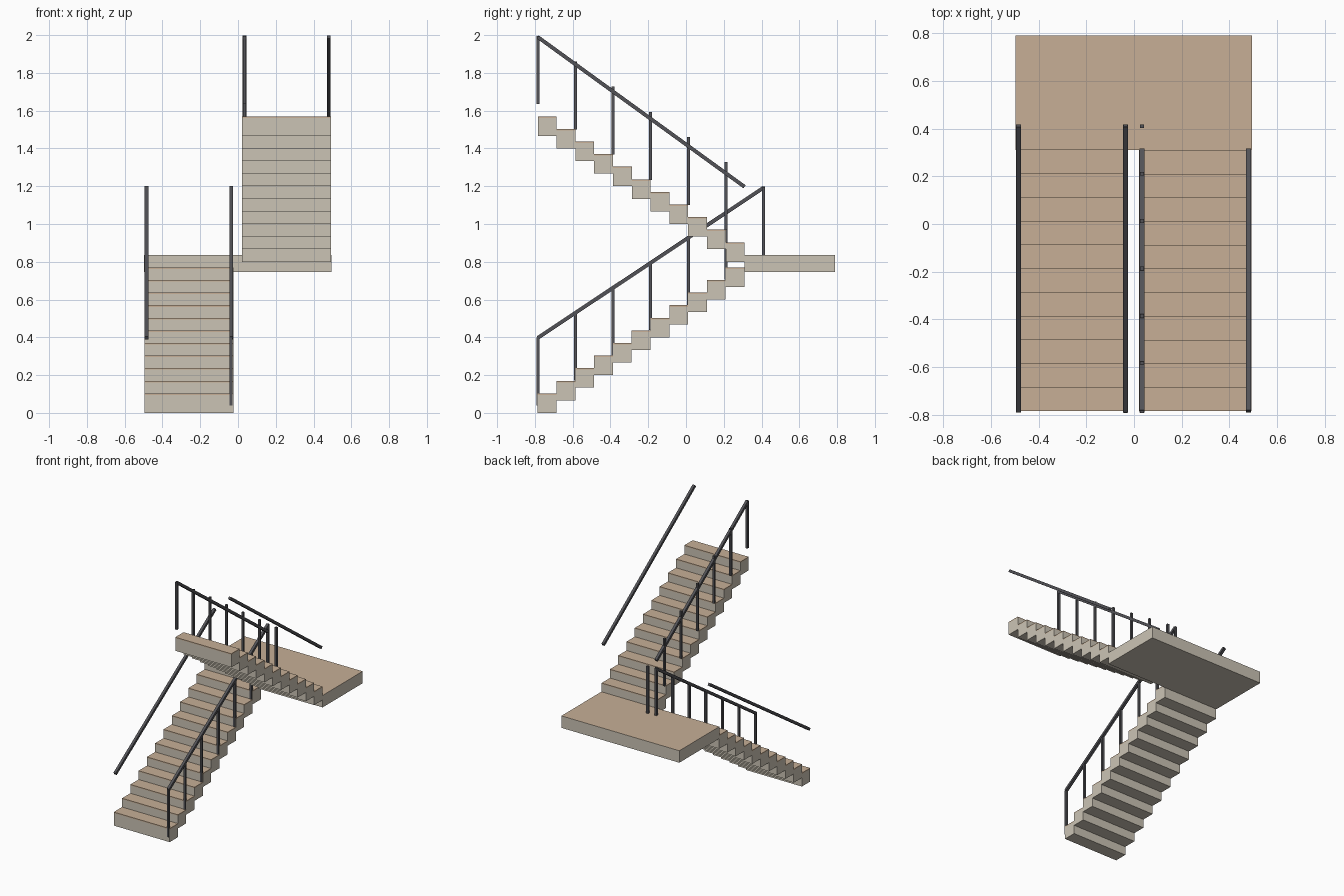
import bpy, bmesh, math
from mathutils import Vector

if "Cube" in bpy.data.objects:
    bpy.data.objects.remove(bpy.data.objects["Cube"])


def material(name, rgb):
    m = bpy.data.materials.new(name)
    m.diffuse_color = (*rgb, 1)
    m.use_nodes = True
    m.node_tree.nodes["Principled BSDF"].inputs["Base Color"].default_value = m.diffuse_color
    return m


CREAM = material("cream concrete", (0.60, 0.55, 0.46))
TAN = material("tan tread", (0.57, 0.43, 0.305))
STEEL = material("dark steel", (0.085, 0.085, 0.095))

STEPS, GOING, RISE = 11, 0.0995, 0.0667
STEP_H, TREAD_T = 0.103, 0.008
Y_FRONT, Y_LAND, Y_BACK = -0.785, 0.31, 0.79


def finish(bm, name, *mats):
    bmesh.ops.recalc_face_normals(bm, faces=bm.faces[:])
    me = bpy.data.meshes.new(name)
    bm.to_mesh(me)
    bm.free()
    for m in mats:
        me.materials.append(m)
    ob = bpy.data.objects.new(name, me)
    bpy.context.collection.objects.link(ob)
    return ob


def add_box(bm, x0, x1, y0, y1, z0, z1):
    vs = bmesh.ops.create_cube(bm, size=1)["verts"]
    for v in vs:
        v.co = Vector(((x0, x1)[v.co.x > 0], (y0, y1)[v.co.y > 0], (z0, z1)[v.co.z > 0]))


def flight(name, x0, x1, y_start, direction, z_start):
    """Stepped slab with a zigzag top and underside, plus thin treads."""
    top, under = [], []
    for i in range(STEPS):
        ya = y_start + direction * GOING * i
        yb = ya + direction * GOING
        z = z_start + RISE * i
        top += [(ya, z + STEP_H - TREAD_T), (yb, z + STEP_H - TREAD_T)]
        under += [(ya, z), (yb, z)]
    bm = bmesh.new()
    face = bm.faces.new([bm.verts.new((x0, y, z)) for y, z in top + under[::-1]])
    moved = bmesh.ops.extrude_face_region(bm, geom=[face])["geom"]
    bmesh.ops.translate(bm, vec=(x1 - x0, 0, 0),
                        verts=[g for g in moved if isinstance(g, bmesh.types.BMVert)])
    finish(bm, name + "_steps", CREAM)

    bm = bmesh.new()
    for i in range(STEPS):
        ya, yb = sorted((y_start + direction * GOING * i,
                         y_start + direction * GOING * (i + 1)))
        z = z_start + RISE * i + STEP_H
        add_box(bm, x0, x1, ya, yb, z - TREAD_T, z)
    finish(bm, name + "_treads", TAN)


def rail(name, x, start, end, w=0.02):
    """Square bar sloping between two (y, z) points."""
    a, b = Vector((x, *start)), Vector((x, *end))
    bm = bmesh.new()
    add_box(bm, -w / 2, w / 2, -(b - a).length / 2, (b - a).length / 2, -w / 2, w / 2)
    ob = finish(bm, name, STEEL)
    ob.location = (a + b) / 2
    ob.rotation_euler.x = math.atan2(b.z - a.z, b.y - a.y)


def posts(name, x, z_first, rise, w=0.016, height=0.36):
    """Seven balusters, one for every second step."""
    bm = bmesh.new()
    for i in range(7):
        y, z = -0.784 + 0.199 * i, z_first + rise * i
        add_box(bm, x - w / 2, x + w / 2, y - w / 2, y + w / 2, z, z + height)
    finish(bm, name, STEEL)


# Flights
flight("lower_flight", -0.495, -0.025, Y_FRONT, 1, 0.0)
flight("upper_flight", 0.022, 0.493, Y_LAND, -1, 0.80)

# Landing with a tan floor
bm = bmesh.new()
add_box(bm, -0.497, 0.495, Y_LAND, Y_BACK, 0.745, 0.836)
bm.normal_update()
for f in bm.faces:
    f.material_index = int(f.normal.z > 0.5)
finish(bm, "landing", CREAM, TAN)

# Handrails
for side, x in (("outer", -0.484), ("inner", -0.036)):
    rail("lower_" + side + "_handrail", x, (-0.785, 0.397), (0.412, 1.193))
for side, x in (("outer", 0.48), ("inner", 0.034)):
    rail("upper_" + side + "_handrail", x, (0.31, 1.197), (-0.785, 1.99))

# Balusters along the open middle
posts("lower_balusters", -0.036, 0.038, 2 * RISE)
posts("upper_balusters", 0.034, 1.634, -2 * RISE)
